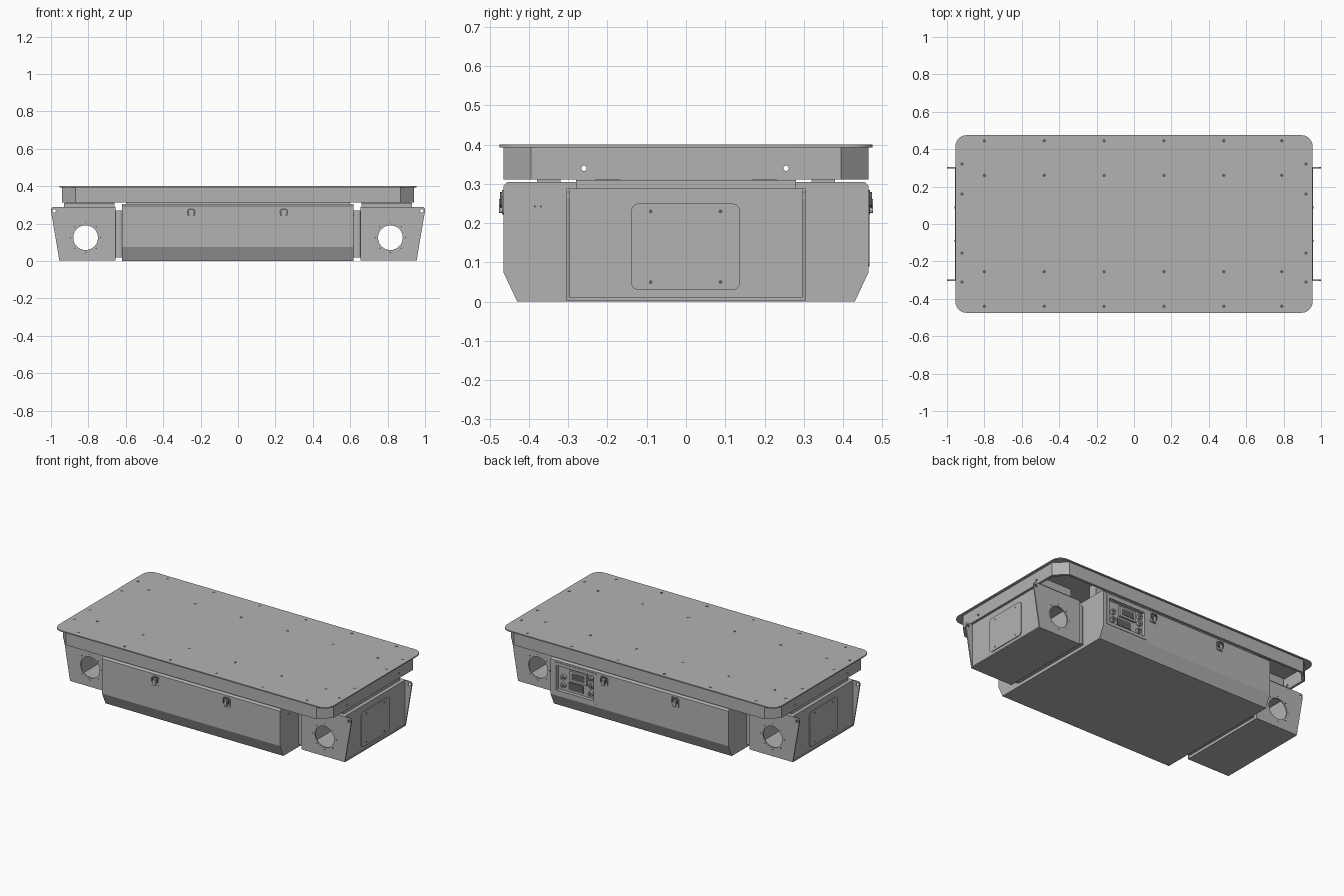
import bpy, bmesh, math
from mathutils import Vector

if "Cube" in bpy.data.objects:
    bpy.data.objects.remove(bpy.data.objects["Cube"])


def material(name, value):
    m = bpy.data.materials.new(name)
    m.use_nodes = True
    color = (value, value, value, 1)
    m.diffuse_color = color
    m.node_tree.nodes["Principled BSDF"].inputs["Base Color"].default_value = color
    return m


GREY = material("painted grey", 0.45)
DARK = material("dark fastener grey", 0.12)

# Maps profile (a, b) plus extrusion depth d to world space
AXES = {
    "x": lambda a, b, d: (d, a, b),
    "y": lambda a, b, d: (a, d, b),
    "z": lambda a, b, d: (a, b, d),
}


def prism(name, pts, axis, lo, hi, mat=GREY):
    """Extrude a closed 2D outline along one axis."""
    bm = bmesh.new()
    rings = [[bm.verts.new(AXES[axis](a, b, d)) for a, b in pts] for d in (lo, hi)]
    bm.faces.new(rings[0])
    bm.faces.new(rings[1])
    n = len(pts)
    for i in range(n):
        j = (i + 1) % n
        bm.faces.new((rings[0][i], rings[0][j], rings[1][j], rings[1][i]))
    bmesh.ops.recalc_face_normals(bm, faces=bm.faces)
    mesh = bpy.data.meshes.new(name)
    bm.to_mesh(mesh)
    bm.free()
    mesh.materials.append(mat)
    ob = bpy.data.objects.new(name, mesh)
    bpy.context.collection.objects.link(ob)
    return ob


def rect(a0, a1, b0, b1):
    return [(a0, b0), (a1, b0), (a1, b1), (a0, b1)]


def box(name, x0, x1, y0, y1, z0, z1, mat=GREY):
    return prism(name, rect(min(x0, x1), max(x0, x1), y0, y1), "z", z0, z1, mat)


def circle(a, b, r, n=12):
    return [(a + r * math.cos(math.tau * i / n), b + r * math.sin(math.tau * i / n))
            for i in range(n)]


def rounded(a0, a1, b0, b1, r, steps=6):
    """Rectangle with rounded corners; steps=1 gives a plain chamfer."""
    pts = []
    corners = [(a1 - r, b1 - r), (a0 + r, b1 - r), (a0 + r, b0 + r), (a1 - r, b0 + r)]
    for k, (ca, cb) in enumerate(corners):
        for i in range(steps + 1):
            t = math.pi / 2 * (k + i / steps)
            pts.append((ca + r * math.cos(t), cb + r * math.sin(t)))
    return pts


def cut(ob, cutter):
    """Subtract the cutter, keep the result, discard the cutter."""
    mod = ob.modifiers.new("cut", "BOOLEAN")
    mod.operation, mod.object, mod.solver = "DIFFERENCE", cutter, "EXACT"
    cutter.hide_render = True
    deps = bpy.context.evaluated_depsgraph_get()
    deps.update()
    mesh = bpy.data.meshes.new_from_object(ob.evaluated_get(deps))
    ob.modifiers.clear()
    ob.data = mesh
    bpy.data.objects.remove(cutter)


def smooth(ob):
    bpy.ops.object.select_all(action="DESELECT")
    ob.select_set(True)
    bpy.context.view_layer.objects.active = ob
    bpy.ops.object.shade_smooth_by_angle(angle=math.radians(30))


# Deck plate with countersunk screws
deck = prism("deck_plate", rounded(-0.955, 0.955, -0.475, 0.475, 0.06), "z", 0.393, 0.4)
smooth(deck)
screws = [(x, y) for x in (-0.8, -0.48, -0.16, 0.16, 0.48, 0.79)
          for y in (-0.44, -0.255, 0.26, 0.445)]
screws += [(x, y) for x in (-0.92, 0.92) for y in (-0.31, -0.155, 0.16, 0.32)]
for x, y in screws:
    prism("deck_screw", circle(x, y, 0.009), "z", 0.3985, 0.4006, DARK)

# Hollow deck frame with chamfered corners and end holes
frame = prism("deck_frame", rounded(-0.94, 0.94, -0.465, 0.465, 0.07, 1), "z", 0.312, 0.394)
cut(frame, prism("cutter", rounded(-0.925, 0.925, -0.45, 0.45, 0.065, 1), "z", 0.3, 0.41))
for y in (-0.26, 0.255):
    cut(frame, prism("cutter", circle(y, 0.34, 0.007), "x", -1.1, 1.1))

# Main body with sloped lower edges
outline = [(0.43, 0), (0.465, 0.075), (0.465, 0.295), (0.455, 0.305)]
outline += [(-y, z) for y, z in reversed(outline)]
body = prism("main_body", outline, "x", -0.62, 0.617)
for s in (-1, 1):
    y = s * 0.35
    box("deck_rail", -0.6, 0.6, y - 0.03, y + 0.03, 0.3, 0.394)

# Recessed control panel on the back
cut(body, box("cutter", 0.315, 0.575, 0.445, 0.5, 0.11, 0.265))
bezel = prism("panel_bezel", rounded(0.295, 0.595, 0.09, 0.285, 0.008, 2), "y", 0.464, 0.468)
cut(bezel, box("cutter", 0.315, 0.575, 0.44, 0.5, 0.11, 0.265))
box("panel_display", 0.37, 0.49, 0.44, 0.458, 0.185, 0.25)
box("display_window", 0.385, 0.475, 0.457, 0.46, 0.198, 0.238, DARK)
box("panel_socket_plate", 0.40, 0.50, 0.44, 0.45, 0.125, 0.172, DARK)
for x, z in [(0.34, 0.235), (0.34, 0.19), (0.345, 0.14), (0.535, 0.145), (0.535, 0.195)]:
    prism("panel_knob", circle(x, z, 0.016), "y", 0.44, 0.462, GREY)
    prism("knob_cap", circle(x, z, 0.009), "y", 0.46, 0.464, DARK)

# Lid latches on the front and back
for s in (-1, 1):
    for x in (-0.25, 0.245):
        def layer(name, pts, d0, d1, mat=GREY):
            return prism(name, pts, "y", s * d0, s * d1, mat)
        layer("latch_base", rounded(x - 0.028, x + 0.028, 0.222, 0.284, 0.012, 3), 0.46, 0.469)
        loop = layer("latch_loop", rounded(x - 0.022, x + 0.022, 0.24, 0.28, 0.012, 3),
                     0.468, 0.474, DARK)
        cut(loop, prism("cutter", rect(x - 0.013, x + 0.013, 0.248, 0.272), "y", -0.6, 0.6))
        layer("latch_lever", rounded(x - 0.01, x + 0.01, 0.226, 0.262, 0.006, 2), 0.468, 0.476)

# End units: hollow wheel housings joined to the body by a neck
for s in (-1, 1):
    neck = prism("neck", rounded(s * 0.637 - 0.024, s * 0.637 + 0.024, -0.29, 0.29, 0.02),
                 "z", 0.02, 0.27)
    smooth(neck)
    box("housing_floor", s * 0.656, s * 0.957, -0.3, 0.3, 0.003, 0.011)
    box("housing_top", s * 0.656, s * 0.95, -0.3, 0.3, 0.28, 0.288)
    box("housing_inner_wall", s * 0.656, s * 0.662, -0.3, 0.3, 0.008, 0.284)
    box("housing_end_wall", s * 0.945, s * 0.952, -0.3, 0.3, 0.008, 0.288)
    box("housing_spacer", s * 0.66, s * 0.93, -0.28, 0.28, 0.286, 0.31)
    for y in (-0.2, 0.2):
        box("housing_rail", s * 0.66, s * 0.92, y - 0.03, y + 0.03, 0.3, 0.394)

    # Access panel with four screws
    smooth(prism("access_panel", rounded(-0.14, 0.138, 0.03, 0.25, 0.02), "x",
                 s * 0.951, s * 0.957))
    for y in (-0.09, 0.088):
        for z in (0.05, 0.23):
            prism("access_screw", circle(y, z, 0.005), "x", s * 0.956, s * 0.959, DARK)

    # Tapered side plates with a round opening, bolt ring and lifting eye
    side = [(0.655, 0.003), (0.955, 0.003), (0.999, 0.262), (0.999, 0.28),
            (0.992, 0.288), (0.655, 0.288)]
    for y in (-0.3, 0.3):
        def mirrored(pts):
            return [(s * a, b) for a, b in pts]
        plate = prism("side_plate", mirrored(side), "y", y - 0.004, y + 0.004)
        for a, b, r, n in ((0.815, 0.125, 0.066, 40), (0.983, 0.268, 0.009, 16)):
            cut(plate, prism("cutter", mirrored(circle(a, b, r, n)), "y", y - 0.05, y + 0.05))
        for a, b in circle(0.815, 0.125, 0.081, 8):
            prism("ring_bolt", circle(s * a, b, 0.004, 8), "y", y - 0.005, y + 0.005, DARK)

    # Small holes in the body ends
    for y in (-0.385, -0.37):
        prism("body_end_hole", circle(y, 0.243, 0.003, 8), "x", s * 0.615, s * 0.6205, DARK)
